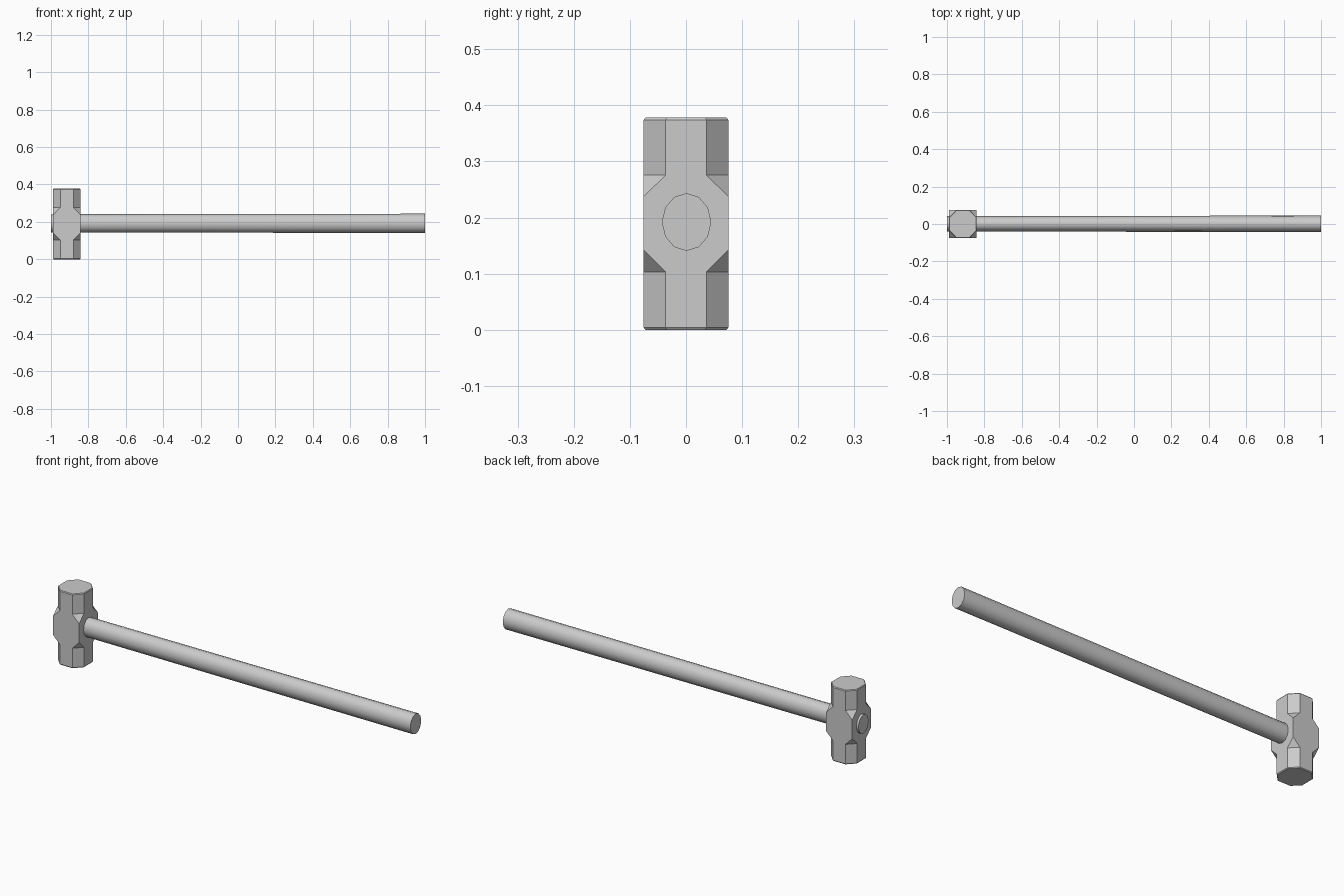
import bpy, bmesh, math

if "Cube" in bpy.data.objects:
    bpy.data.objects.remove(bpy.data.objects["Cube"])

CX, CZ = -0.915, 0.19          # head centre
HX, HY = 0.0735, 0.0755        # head half widths
FLAT = 0.48                    # share of each side left flat on the octagonal ends


def finish(bm, name):
    bmesh.ops.recalc_face_normals(bm, faces=bm.faces)
    mesh = bpy.data.meshes.new(name)
    bm.to_mesh(mesh)
    bm.free()
    obj = bpy.data.objects.new(name, mesh)
    bpy.context.collection.objects.link(obj)
    return obj


# Hammer head: square waist running out into octagonal striking ends
OCT = [(1, -FLAT), (1, FLAT), (FLAT, 1), (-FLAT, 1),
       (-1, FLAT), (-1, -FLAT), (-FLAT, -1), (FLAT, -1)]
SQ = [(1, -1), (1, 1), (1, 1), (-1, 1), (-1, 1), (-1, -1), (-1, -1), (1, -1)]
bm = bmesh.new()
rings = []
for z, outline, s in [(0, OCT, 0.96), (0.004, OCT, 1), (0.103, OCT, 1),
                      (0.142, SQ, 1), (0.237, SQ, 1),
                      (0.276, OCT, 1), (0.374, OCT, 1), (0.378, OCT, 0.96)]:
    rings.append([bm.verts.new((CX + x * HX * s, y * HY * s, z)) for x, y in outline])
for a, b in zip(rings, rings[1:]):
    for i in range(8):
        j = (i + 1) % 8
        bm.faces.new((a[i], a[j], b[j], b[i]))
bm.faces.new(rings[0])
bm.faces.new(rings[-1])
bmesh.ops.remove_doubles(bm, verts=bm.verts, dist=1e-5)
bmesh.ops.dissolve_limit(bm, angle_limit=0.01, verts=bm.verts, edges=bm.edges)
finish(bm, "hammer_head")

# Handle: oval shaft through the head, slightly thicker at the grip
N = 12
bm = bmesh.new()
ends = []
for x, ry, rz in [(-1, 0.041, 0.0485), (1, 0.044, 0.0515)]:
    ends.append([bm.verts.new((x, 0.001 + ry * math.sin(2 * math.pi * i / N),
                               0.192 + rz * math.cos(2 * math.pi * i / N))) for i in range(N)])
a, b = ends
for i in range(N):
    j = (i + 1) % N
    bm.faces.new((a[i], a[j], b[j], b[i]))
bm.faces.new(a)
bm.faces.new(b)
handle = finish(bm, "handle")
bpy.context.view_layer.objects.active = handle
handle.select_set(True)
bpy.ops.object.shade_smooth_by_angle(angle=math.radians(40))
